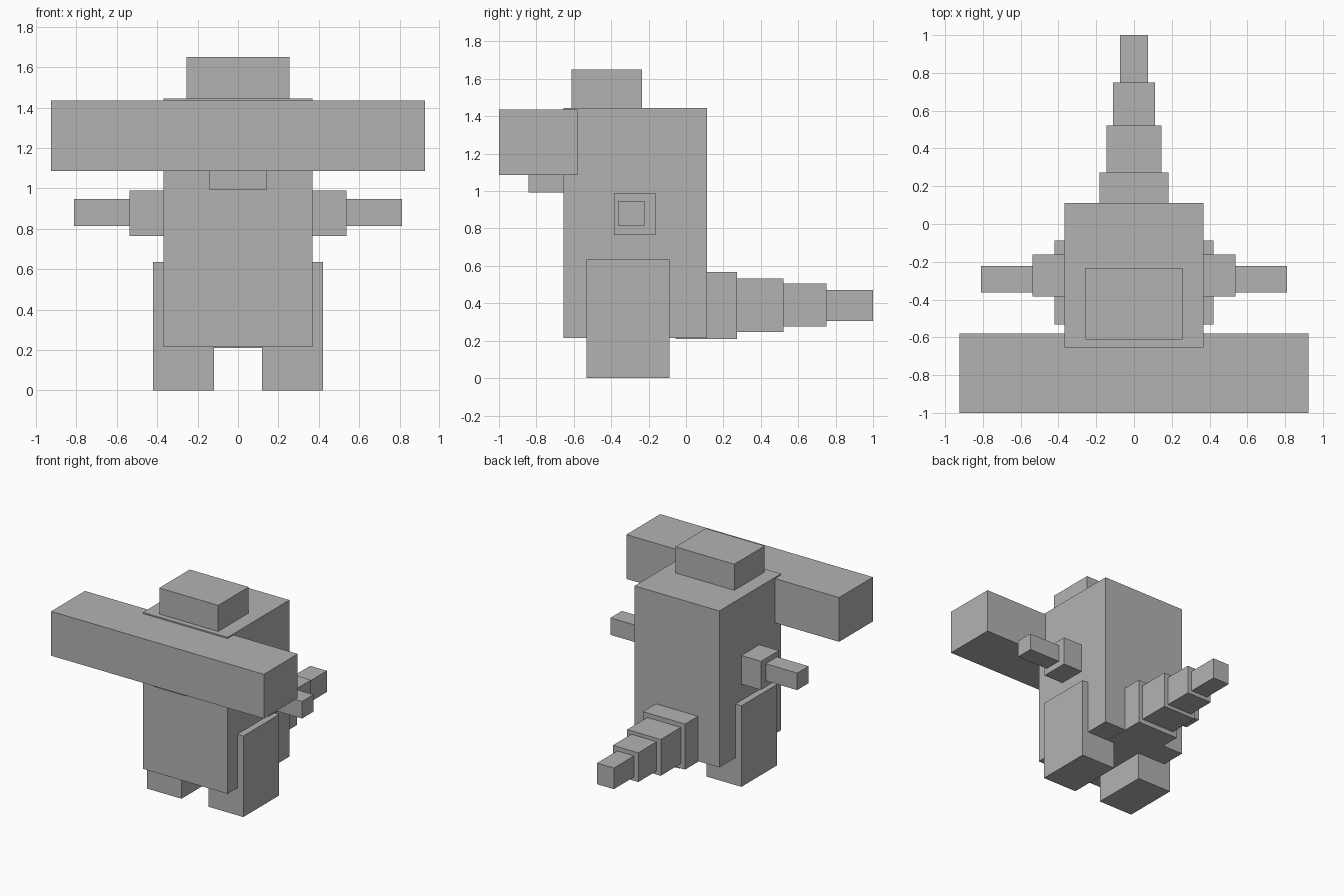
import bpy

if "Cube" in bpy.data.objects:
    bpy.data.objects.remove(bpy.data.objects["Cube"])

grey = bpy.data.materials.new("plain grey")
grey.diffuse_color = (0.45, 0.45, 0.45, 1)
grey.use_nodes = True
grey.node_tree.nodes["Principled BSDF"].inputs["Base Color"].default_value = grey.diffuse_color


def box(name, x, y, z):
    """Box spanning the given (low, high) ranges."""
    spans = (x, y, z)
    bpy.ops.mesh.primitive_cube_add(size=1, location=[(a + b) / 2 for a, b in spans])
    ob = bpy.context.object
    ob.name = name
    ob.scale = [b - a for a, b in spans]
    bpy.ops.object.transform_apply(location=False, rotation=False, scale=True)
    ob.data.materials.append(grey)
    return ob


# Torso, wide head bar, jaw and top block
box("body", (-0.368, 0.368), (-0.655, 0.112), (0.215, 1.445))
box("head_bar", (-0.925, 0.925), (-1.0, -0.58), (1.087, 1.435))
box("jaw", (-0.14, 0.14), (-0.843, -0.65), (0.992, 1.09))
box("top_block", (-0.256, 0.256), (-0.612, -0.234), (1.445, 1.65))

# Legs and two-part arms on both sides
for side, s in (("left", -1), ("right", 1)):
    def mirrored(a, b):
        return tuple(sorted((s * a, s * b)))
    box(side + "_leg", mirrored(0.118, 0.42), (-0.533, -0.088), (0, 0.637))
    box(side + "_upper_arm", mirrored(0.36, 0.538), (-0.385, -0.162), (0.765, 0.99))
    box(side + "_forearm", mirrored(0.538, 0.811), (-0.363, -0.222), (0.814, 0.948))

# Tapering tail: half width, start, end, bottom, top
tail = [(0.183, -0.055, 0.273, 0.21, 0.568),
        (0.146, 0.273, 0.522, 0.247, 0.532),
        (0.110, 0.522, 0.75, 0.275, 0.505),
        (0.073, 0.75, 1.0, 0.305, 0.471)]
for i, (w, y0, y1, z0, z1) in enumerate(tail, 1):
    box(f"tail_segment_{i}", (-w, w), (y0, y1), (z0, z1))
